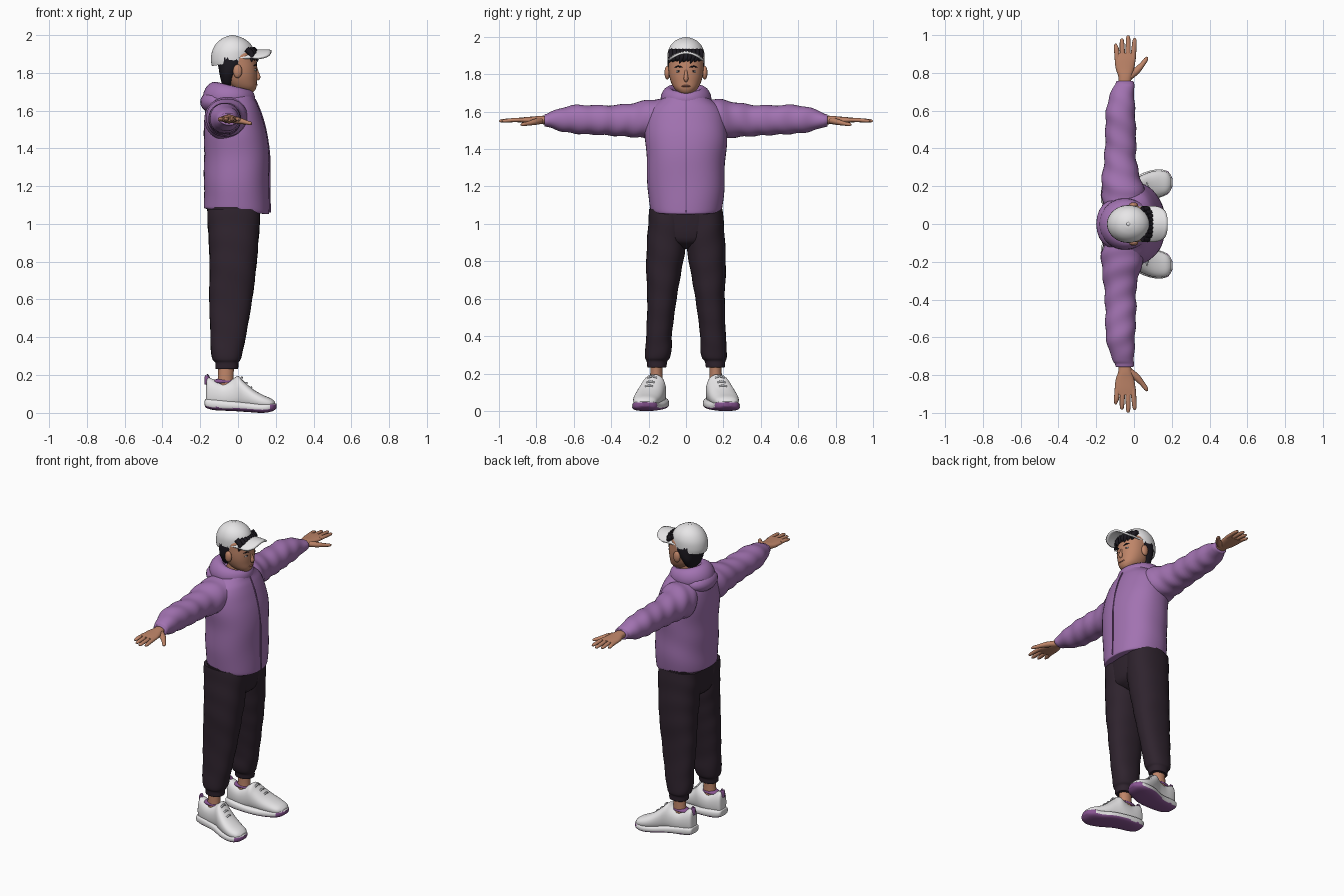
import bpy, bmesh, math
from mathutils import Vector


def mat(name, *c):
    m = bpy.data.materials.new(name)
    m.diffuse_color = (*c, 1)
    return m


PURPLE = mat("jacket_purple", 0.36, 0.17, 0.44)
SEAM = mat("seam_purple", 0.2, 0.085, 0.25)
PANTS = mat("pants_dark", 0.028, 0.017, 0.027)
SKIN = mat("skin", 0.52, 0.235, 0.14)
LIP = mat("lip", 0.38, 0.14, 0.10)
HAIR = mat("hair_black", 0.012, 0.010, 0.015)
WHITE = mat("white", 0.8, 0.79, 0.8)
GREY = mat("lace_grey", 0.5, 0.5, 0.52)
SOLE = mat("sole_purple", 0.25, 0.09, 0.29)


def finish(name, bm, *mats, rule=None):
    bmesh.ops.recalc_face_normals(bm, faces=bm.faces)
    bm.normal_update()
    if rule:
        for f in bm.faces:
            f.material_index = rule(f)
    me = bpy.data.meshes.new(name)
    bm.to_mesh(me)
    bm.free()
    for m in mats:
        me.materials.append(m)
    me.shade_smooth()
    me.set_sharp_from_angle(angle=math.radians(50))
    ob = bpy.data.objects.new(name, me)
    bpy.context.collection.objects.link(ob)
    return ob


def skin_rings(bm, rings):
    loops = [[bm.verts.new(p) for p in r] for r in rings]
    n = len(loops[0])
    for a, b in zip(loops, loops[1:]):
        for i in range(n):
            j = (i + 1) % n
            bm.faces.new((a[i], a[j], b[j], b[i]))
    bm.faces.new(loops[0])
    bm.faces.new(loops[-1])


def spline(keys, sub):
    out = []
    for i in range(len(keys) - 1):
        k = [keys[max(0, min(len(keys) - 1, i + d))] for d in (-1, 0, 1, 2)]
        for s in range(sub):
            t = s / sub
            out.append([b + 0.5 * t * (c - a + t * (2*a - 5*b + 4*c - d + t * (3*(b - c) + d - a)))
                        for a, b, c, d in zip(*k)])
    return out + [list(keys[-1])]


# Loft of rounded sections: each key is (position, min_a, max_a, min_b, max_b)
def loft(name, axis, keys, *mats, s=1, p=2.0, n=32, sub=4, wr=(0, 0, 0), fn=None, rule=None):
    rings = []
    for t, a0, a1, b0, b1 in spline(keys, sub):
        ring = []
        for i in range(n):
            g = 2 * math.pi * i / n
            c, d = math.cos(g), math.sin(g)
            w = 1 + wr[0] * math.sin(wr[1] * t + wr[2] * math.sin(g + 3 * t) + s)
            a = (a0 + a1) / 2 + w * (a1 - a0) / 2 * math.copysign(abs(c) ** (2 / p), c)
            b = (b0 + b1) / 2 + w * (b1 - b0) / 2 * math.copysign(abs(d) ** (2 / p), d)
            v = Vector({"x": (t, a, b), "y": (a, t, b), "z": (a, b, t)}[axis])
            if fn:
                v = fn(v)
            ring.append((v.x, v.y * s, v.z))
        rings.append(ring)
    bm = bmesh.new()
    skin_rings(bm, rings)
    return finish(name, bm, *mats, rule=rule)


# Round tube through points (x, y, z, radius)
def tube(name, keys, m, s=1, n=12, sub=4, flat=1.0):
    pts = spline(keys, sub)
    rings = []
    for i, q in enumerate(pts):
        d = Vector(pts[min(i + 1, len(pts) - 1)][:3]) - Vector(pts[max(i - 1, 0)][:3])
        up = Vector((0, 0, 1)) if abs(d.normalized().z) < 0.8 else Vector((1, 0, 0))
        u = d.cross(up).normalized()
        v = u.cross(d).normalized() * flat
        ring = []
        for k in range(n):
            g = 2 * math.pi * k / n
            w = Vector(q[:3]) + q[3] * (math.cos(g) * u + math.sin(g) * v)
            ring.append((w.x, w.y * s, w.z))
        rings.append(ring)
    bm = bmesh.new()
    skin_rings(bm, rings)
    return finish(name, bm, m)


def ball(name, c, r, m):
    bm = bmesh.new()
    bmesh.ops.create_uvsphere(bm, u_segments=20, v_segments=12, radius=1)
    for v in bm.verts:
        v.co = Vector(a + b * q for a, b, q in zip(c, r, v.co))
    return finish(name, bm, m)


# Jacket body, hem slightly raised at the back
def hem(v):
    v.z -= 0.09 * v.x * max(0, 1 - (v.z - 1.06) / 0.25)
    return v


loft("jacket_body", "z", [(1.065, -.165, .155, -.175, .175), (1.07, -.178, .163, -.188, .188),
     (1.1, -.18, .165, -.196, .196), (1.2, -.18, .166, -.205, .205), (1.35, -.18, .166, -.21, .21),
     (1.47, -.18, .152, -.222, .222), (1.56, -.178, .13, -.212, .212), (1.62, -.17, .108, -.185, .185),
     (1.66, -.15, .088, -.14, .14), (1.7, -.11, .075, -.09, .09)],
     PURPLE, p=2.25, n=48, sub=6, wr=(.009, 24, 2.6), fn=hem)
tube("zip", [(.171, 0, 1.06, .004), (.168, 0, 1.2, .004), (.168, 0, 1.35, .004), (.153, 0, 1.47, .004),
             (.131, 0, 1.56, .004), (.109, 0, 1.62, .004), (.09, 0, 1.66, .004)], SEAM, n=6)


# Hood: tilted ring around the neck, thick at the back
def hood():
    rings = []
    for i in range(40):
        g = 2 * math.pi * i / 40
        c, d = math.cos(g), math.sin(g)
        back = (1 - c) / 2
        tr, th = .020 + .030 * back, .034 + .028 * back
        R = .092 + .022 * back
        rings.append([(-.022 + c * (R + tr * math.cos(h)), d * (R * .96 + tr * math.cos(h)),
                       1.672 + .016 * back + th * math.sin(h) - .35 * tr * math.cos(h))
                      for h in [2 * math.pi * k / 16 for k in range(16)]])
    bm = bmesh.new()
    loops = [[bm.verts.new(p) for p in r] for r in rings]
    for i in range(40):
        a, b = loops[i], loops[(i + 1) % 40]
        for k in range(16):
            bm.faces.new((a[k], a[(k + 1) % 16], b[(k + 1) % 16], b[k]))
    finish("hood_collar", bm, PURPLE)


hood()
ball("hood_back", (-.115, 0, 1.645), (.085, .125, .065), PURPLE)

# Head, neck and face
loft("neck", "z", [(1.62, -.08, .04, -.06, .06), (1.7, -.072, .03, -.052, .052),
                   (1.78, -.07, .03, -.052, .052)], SKIN)
loft("head", "z", [(1.695, .03, .07, -.02, .02), (1.702, .0, .086, -.038, .038),
     (1.725, -.04, .098, -.063, .063), (1.76, -.07, .1, -.081, .081), (1.8, -.082, .102, -.091, .091),
     (1.85, -.09, .1, -.094, .094), (1.9, -.09, .088, -.09, .09), (1.95, -.05, .04, -.05, .05)],
     SKIN, p=2.2)
tube("nose", [(.096, 0, 1.825, .006), (.102, 0, 1.8, .009), (.106, 0, 1.775, .0125),
              (.1, 0, 1.762, .007)], SKIN)
ball("mouth", (.095, 0, 1.737), (.009, .024, .006), LIP)
for s in (1, -1):
    ball("ear", (-.002, s * .1, 1.808), (.024, .015, .036), SKIN)
    ball("eye_white", (.089, s * .04, 1.815), (.009, .015, .006), WHITE)
    ball("eye", (.0915, s * .04, 1.816), (.008, .007, .006), HAIR)
    tube("eyebrow", [(.098, s * .02, 1.837, .003), (.095, s * .042, 1.842, .004),
                     (.084, s * .062, 1.837, .002)], HAIR, n=8)

# Hair behind the ears and fringe locks under the cap
loft("back_hair", "z", [(1.725, -.068, -.04, -.035, .035), (1.74, -.084, -.026, -.06, .06),
     (1.79, -.097, -.004, -.09, .09), (1.835, -.105, .03, -.099, .099), (1.88, -.12, .06, -.099, .099)],
     HAIR, p=2.5)
for i in range(9):
    y = -.078 + .0195 * i
    x = .106 - 5.2 * y * y
    tube("fringe_lock", [(x - .03, y, 1.925, .016), (x - .004, y, 1.9, .016),
         (x - .002, y - .008, 1.878, .011), (x - .002, y - .017, 1.858 + .008 * (i % 3), .002)], HAIR, n=8)


# Cap crown and curved brim
def rim(v):
    v.z += .17 * (v.x + .03) * (2 - v.z) / .15
    return v


loft("cap_crown", "z", [(1.853, -.138, .082, -.098, .098), (1.88, -.143, .084, -.1, .1),
     (1.92, -.138, .08, -.097, .097), (1.955, -.118, .06, -.082, .082), (1.98, -.088, .03, -.057, .057),
     (1.994, -.055, -.004, -.026, .026), (1.997, -.034, -.026, -.004, .004)], WHITE, n=40, fn=rim)
ball("cap_button", (-.03, 0, 1.995), (.01, .01, .005), WHITE)
bm = bmesh.new()
grid = []
for i in range(25):
    u = -1 + i / 12
    x0, x1 = .065 - .06 * u * u, .178 - .018 * u * u - .05 * u ** 8
    grid.append([bm.verts.new((x0 + (x1 - x0) * k / 8, u * .092,
                 1.914 - .04 * u * u + .004 * math.sin(k / 8 * 3))) for k in range(9)])
for a, b in zip(grid, grid[1:]):
    for k in range(8):
        bm.faces.new((a[k], b[k], b[k + 1], a[k + 1]))
brim = finish("cap_brim", bm, WHITE)
mod = brim.modifiers.new("thickness", "SOLIDIFY")
mod.thickness = .012
mod.offset = 0

# Hips
loft("hips", "z", [(.865, -.06, .03, -.02, .02), (.885, -.11, .07, -.07, .07),
     (.93, -.152, .105, -.17, .17), (1.09, -.163, .118, -.194, .194)], PANTS, p=2.4)


# Shoe sole colouring: tread, toe and heel edge are purple
def tread(f):
    c = f.calc_center_median()
    return 1 if f.normal.z < -.5 or (c.x > .165 and c.z < .045) or (c.x < -.1 and c.z < .03) else 0


for s in (1, -1):
    side = "left" if s > 0 else "right"
    # Sleeve and cuff
    loft(side + "_sleeve", "y", [(.08, -.15, .06, 1.47, 1.665), (.16, -.172, .06, 1.445, 1.668),
         (.24, -.17, .035, 1.46, 1.655), (.34, -.158, .012, 1.468, 1.638), (.45, -.152, .012, 1.475, 1.634),
         (.58, -.15, .006, 1.482, 1.636), (.66, -.135, .002, 1.493, 1.622), (.72, -.112, 0, 1.512, 1.6),
         (.74, -.1, 0, 1.518, 1.59), (.755, -.096, -.004, 1.522, 1.586), (.757, -.085, -.015, 1.53, 1.578)],
         PURPLE, s=s, p=2.15, sub=7, wr=(.035, 58, 2.4))
    # Hand
    loft(side + "_palm", "y", [(.73, -.083, -.018, 1.53, 1.578), (.78, -.083, -.012, 1.534, 1.578),
         (.82, -.096, .0, 1.536, 1.574), (.87, -.102, .008, 1.54, 1.57), (.905, -.096, .006, 1.544, 1.566)],
         SKIN, s=s, p=2.4, n=20)
    for x, tip, dx in ((-.088, .955, -.008), (-.06, .983, -.004), (-.031, .999, 0), (-.005, .985, .008)):
        tube(side + "_finger", [(x, .87, 1.556, .014), (x + dx / 2, .92, 1.555, .0135),
             (x + dx, tip - .015, 1.551, .011), (x + dx, tip, 1.55, .004)], SKIN, s=s, flat=.8)
    tube(side + "_thumb", [(-.03, .78, 1.552, .022), (.012, .81, 1.545, .019), (.044, .845, 1.537, .0135),
         (.064, .872, 1.532, .011), (.072, .884, 1.531, .004)], SKIN, s=s, flat=.85)
    # Trouser leg with gathered cuff
    loft(side + "_leg", "z", [(.232, -.11, -.01, .115, .2), (.235, -.118, 0, .106, .207),
         (.265, -.12, .002, .1, .21), (.285, -.136, .014, .085, .218), (.33, -.143, .026, .077, .218),
         (.42, -.146, .044, .074, .212), (.6, -.152, .075, .05, .207), (.75, -.15, .094, .024, .213),
         (.88, -.153, .106, .002, .21), (1.0, -.16, .114, .0, .202), (1.08, -.163, .115, .0, .196)],
         PANTS, s=s, p=2.3, sub=6, wr=(.012, 46, 2.5))
    # Ankle
    loft(side + "_ankle", "z", [(.1, -.12, -.01, .12, .195), (.17, -.108, -.024, .125, .192),
         (.25, -.105, -.02, .125, .19)], SKIN, s=s, n=20)
    # Shoe upper, sole, collar lining and laces
    loft(side + "_shoe", "x", [(-.17, .13, .175, .05, .13), (-.162, .115, .193, .03, .185),
         (-.13, .108, .203, .025, .178), (-.08, .106, .21, .02, .16), (-.03, .106, .222, .02, .178),
         (.0, .108, .235, .02, .196), (.03, .114, .253, .02, .168), (.08, .126, .274, .02, .125),
         (.13, .143, .283, .018, .096), (.175, .162, .274, .02, .076), (.195, .19, .248, .028, .06)],
         WHITE, s=s, p=2.3, n=28)
    loft(side + "_sole", "x", [(-.176, .13, .18, .04, .065), (-.168, .108, .2, .026, .075),
         (-.12, .093, .212, .014, .075), (-.03, .091, .232, .01, .065), (.06, .105, .275, .004, .058),
         (.13, .137, .289, 0, .052), (.18, .16, .278, .008, .054), (.204, .2, .24, .025, .048)],
         WHITE, SOLE, s=s, p=3, n=28, rule=tread)
    ball(side + "_shoe_lining", (-.075, s * .158, .166), (.062, .038, .016), SOLE)
    tube(side + "_heel_tab", [(-.165, s * .154, .15, .012), (-.162, s * .154, .19, .014),
         (-.155, s * .154, .2, .006)], SOLE, n=8)
    for x, y, z, w in ((.02, .18, .187, .035), (.045, .19, .158, .04), (.07, .198, .136, .042)):
        tube(side + "_lace", [(x - .008, y - w, z - .022, .005), (x, y, z, .006),
             (x - .008, y + w, z - .022, .005)], GREY, s=s, n=8)
